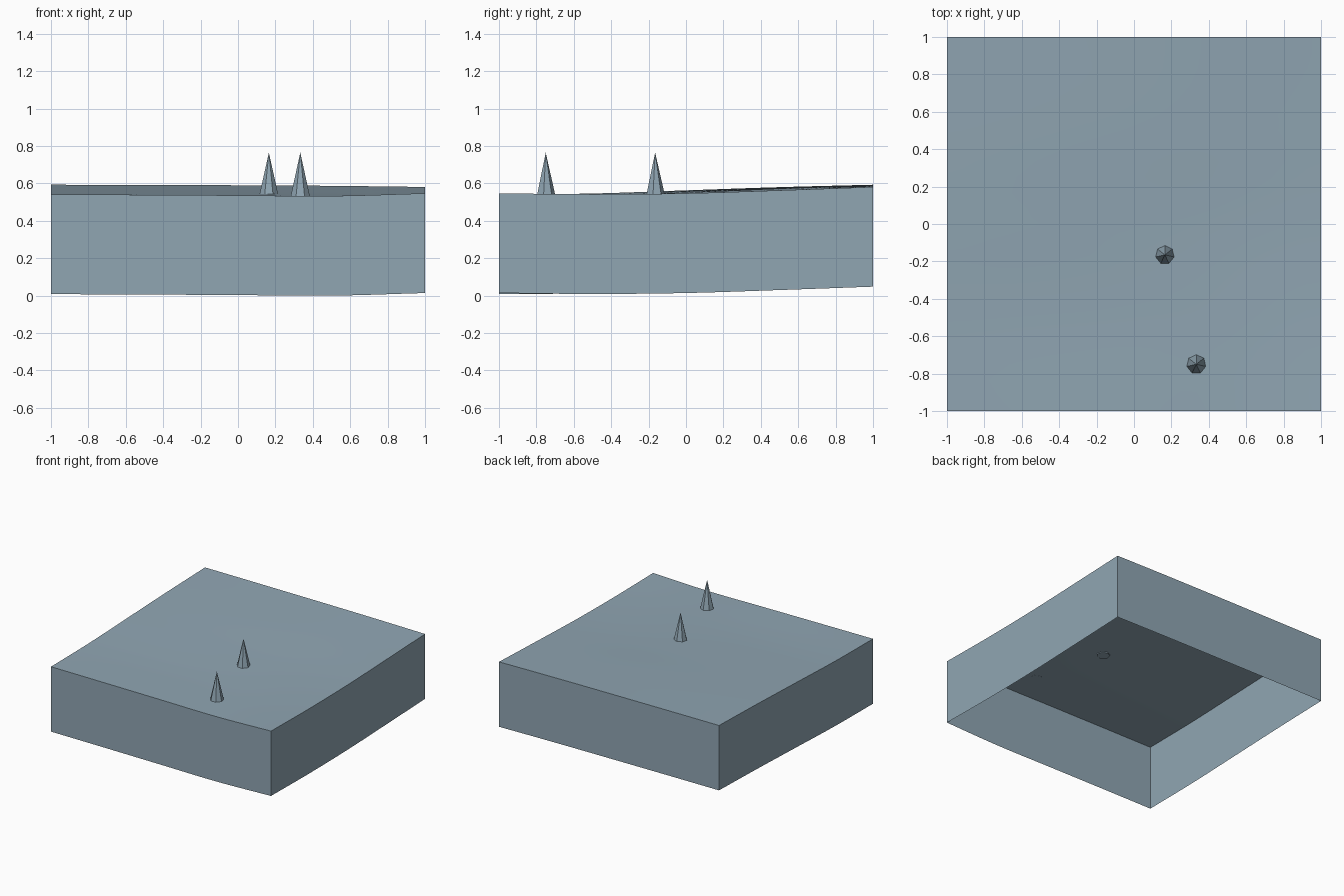
import bpy, bmesh, math

cube = bpy.data.objects.get("Cube")
if cube:
    bpy.data.objects.remove(cube, do_unlink=True)

SKIRT = 0.533

slate = bpy.data.materials.new("slate blue")
slate.use_nodes = True
colour = (0.28, 0.38, 0.45, 1)
slate.diffuse_color = colour
slate.node_tree.nodes["Principled BSDF"].inputs["Base Color"].default_value = colour

# Control heights: rows run front to back, columns run from -x to +x
HEIGHTS = [
    [.541, .539, .536, .533, .547],
    [.546, .541, .537, .536, .542],
    [.563, .558, .552, .546, .547],
    [.580, .577, .573, .567, .563],
    [.593, .592, .590, .587, .581],
]


def spline(values, t):
    """Smooth curve through evenly spaced values, t from -1 to 1."""
    last = len(values) - 1
    u = (t + 1) / 2 * last
    i = min(int(u), last - 1)
    f = u - i
    b, c = values[i], values[i + 1]
    a = values[i - 1] if i > 0 else 2 * b - c
    d = values[i + 2] if i + 2 <= last else 2 * c - b
    return b + f / 2 * (c - a + f * (2*a - 5*b + 4*c - d + f * (3*(b - c) + d - a)))


def ground(x, y):
    return spline([spline(row, x) for row in HEIGHTS], y)


def finish(bm, name):
    mesh = bpy.data.meshes.new(name)
    bm.to_mesh(mesh)
    bm.free()
    mesh.materials.append(slate)
    obj = bpy.data.objects.new(name, mesh)
    bpy.context.collection.objects.link(obj)
    return obj


# Rolling ground with a skirt that follows its edge, open underneath
bm = bmesh.new()
bmesh.ops.create_grid(bm, x_segments=24, y_segments=24, size=1)
for v in bm.verts:
    v.co.z = ground(v.co.x, v.co.y)
rim = [e for e in bm.edges if e.is_boundary]
skirt = bmesh.ops.extrude_edge_only(bm, edges=rim)["geom"]
for v in skirt:
    if isinstance(v, bmesh.types.BMVert):
        v.co.z -= SKIRT
for f in bm.faces:
    f.normal_update()
    c = f.calc_center_median()
    outward = f.normal.z if abs(f.normal.z) > 0.5 else f.normal.x * c.x + f.normal.y * c.y
    if outward < 0:
        f.normal_flip()
terrain = finish(bm, "terrain_block")
bpy.ops.object.select_all(action='DESELECT')
terrain.select_set(True)
bpy.context.view_layer.objects.active = terrain
bpy.ops.object.shade_smooth_by_angle(angle=math.radians(30))


# Faceted spikes standing on the ground
def spike(name, x, y, base, tip):
    bm = bmesh.new()
    bmesh.ops.create_cone(bm, cap_ends=True, segments=7, radius1=0.052,
                          radius2=0, depth=tip - base)
    # Turn one corner towards the back
    first = max(bm.verts, key=lambda v: (v.co.z < 0, v.co.y))
    turn = math.pi / 2 - math.atan2(first.co.y, first.co.x)
    for v in bm.verts:
        px, py = v.co.x, v.co.y
        v.co.x = x + px * math.cos(turn) - py * math.sin(turn)
        v.co.y = y + px * math.sin(turn) + py * math.cos(turn)
        v.co.z += (tip + base) / 2
    finish(bm, name)


spike("back_spike", 0.165, -0.165, 0.537, 0.765)
spike("front_spike", 0.333, -0.75, 0.533, 0.765)
